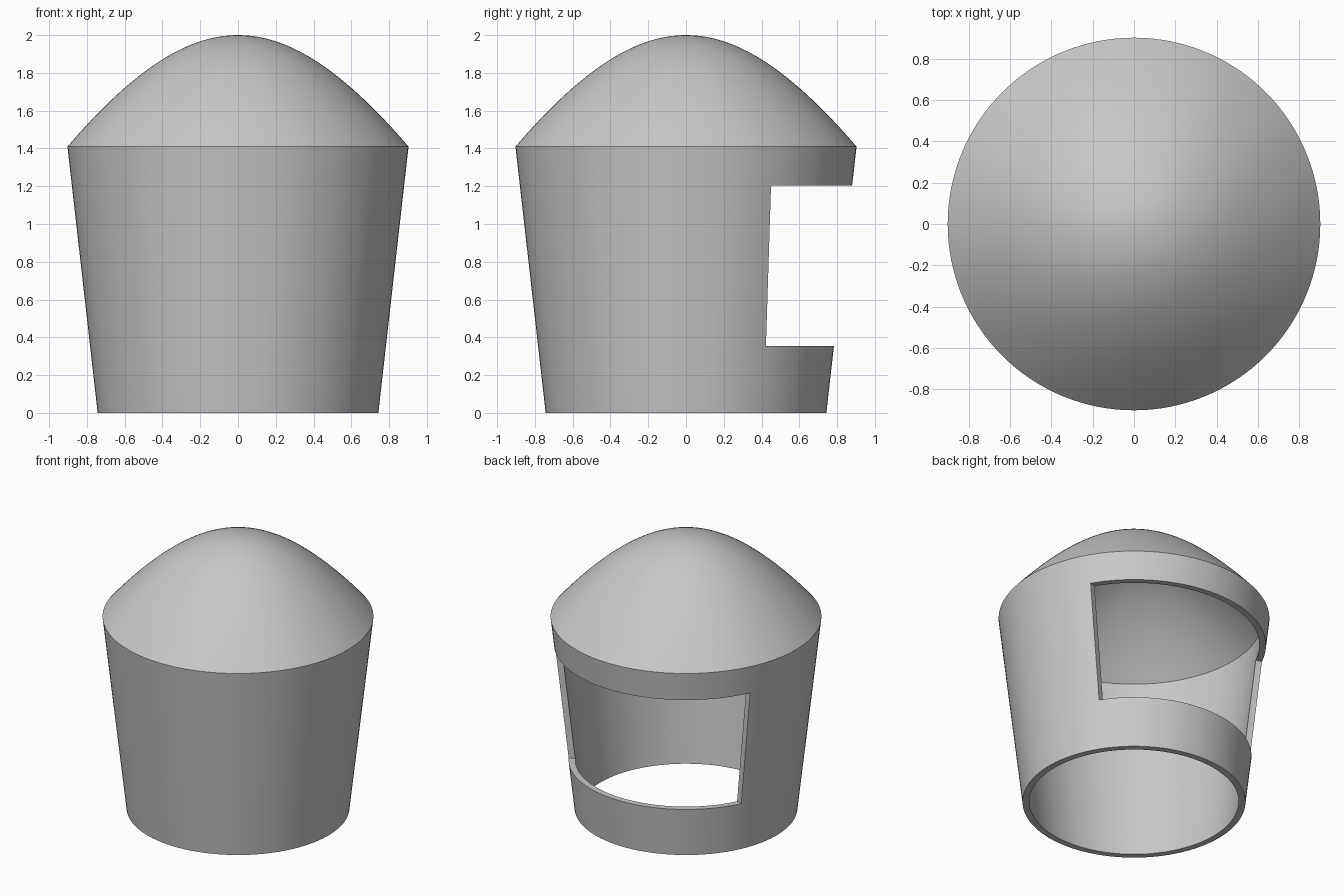
import bpy
import bmesh
import math

old = bpy.data.objects.get("Cube")
if old:
    bpy.data.objects.remove(old, do_unlink=True)

SEGMENTS = 128
BASE_R, RIM_R, RIM_Z, TOP_Z = 0.743, 0.903, 1.41, 2.0
WALL = 0.045
ROOF_STEPS = 24


def make_material(name, rgb):
    mat = bpy.data.materials.new(name)
    mat.use_nodes = True
    mat.diffuse_color = (*rgb, 1)
    mat.node_tree.nodes["Principled BSDF"].inputs["Base Color"].default_value = (*rgb, 1)
    return mat


def make_object(name, bm):
    bmesh.ops.recalc_face_normals(bm, faces=bm.faces)
    mesh = bpy.data.meshes.new(name)
    bm.to_mesh(mesh)
    bm.free()
    obj = bpy.data.objects.new(name, mesh)
    bpy.context.collection.objects.link(obj)
    return obj


def lathe(name, profile):
    bm = bmesh.new()
    verts = [bm.verts.new((r, 0, z)) for r, z in profile]
    edges = [bm.edges.new(pair) for pair in zip(verts, verts[1:])]
    bmesh.ops.spin(bm, geom=verts + edges, cent=(0, 0, 0), axis=(0, 0, 1),
                   angle=math.tau, steps=SEGMENTS)
    bmesh.ops.remove_doubles(bm, verts=bm.verts, dist=0.0001)
    return make_object(name, bm)


def prism(name, outline, low, high):
    bm = bmesh.new()
    face = bm.faces.new([bm.verts.new((x, y, low)) for x, y in outline])
    out = bmesh.ops.extrude_face_region(bm, geom=[face])
    top = [v for v in out["geom"] if isinstance(v, bmesh.types.BMVert)]
    bmesh.ops.translate(bm, verts=top, vec=(0, 0, high - low))
    return make_object(name, bm)


def roof_height(r):
    # Rounded at the crown, almost straight towards the rim
    spread = 1.1
    def curve(x):
        return math.sqrt(1 + (x / spread) ** 2) - 1
    return TOP_Z - (TOP_Z - RIM_Z) * curve(r) / curve(RIM_R)


# Hollow tapered body with a domed roof, open underneath
radii = [i / ROOF_STEPS for i in range(ROOF_STEPS + 1)]
outer = [(RIM_R * t, roof_height(RIM_R * t)) for t in radii]
inner_r = RIM_R - WALL
inner = [(inner_r * t, roof_height(inner_r * t) - 0.06) for t in reversed(radii)]
shell = lathe("hollow_body", outer + [(BASE_R, 0), (BASE_R - WALL, 0)] + inner)

# Wide opening through the back wall
opening = prism("opening_cutter",
                [(-0.18, 0.19), (1.5, 0.657), (1.5, 2), (-1.5, 2), (-1.5, 0.61)],
                0.354, 1.204)
opening.hide_render = True
cut = shell.modifiers.new("back_opening", "BOOLEAN")
cut.operation = "DIFFERENCE"
cut.solver = "EXACT"
cut.object = opening

bpy.ops.object.select_all(action="DESELECT")
shell.select_set(True)
bpy.context.view_layer.objects.active = shell
bpy.ops.object.modifier_apply(modifier=cut.name)
bpy.data.objects.remove(opening, do_unlink=True)

# One grey finish, smooth with crisp rims
shell.data.materials.clear()
shell.data.materials.append(make_material("plain_grey", (0.58, 0.58, 0.58)))
for poly in shell.data.polygons:
    poly.material_index = 0
bpy.ops.object.shade_smooth_by_angle(angle=math.radians(30))
